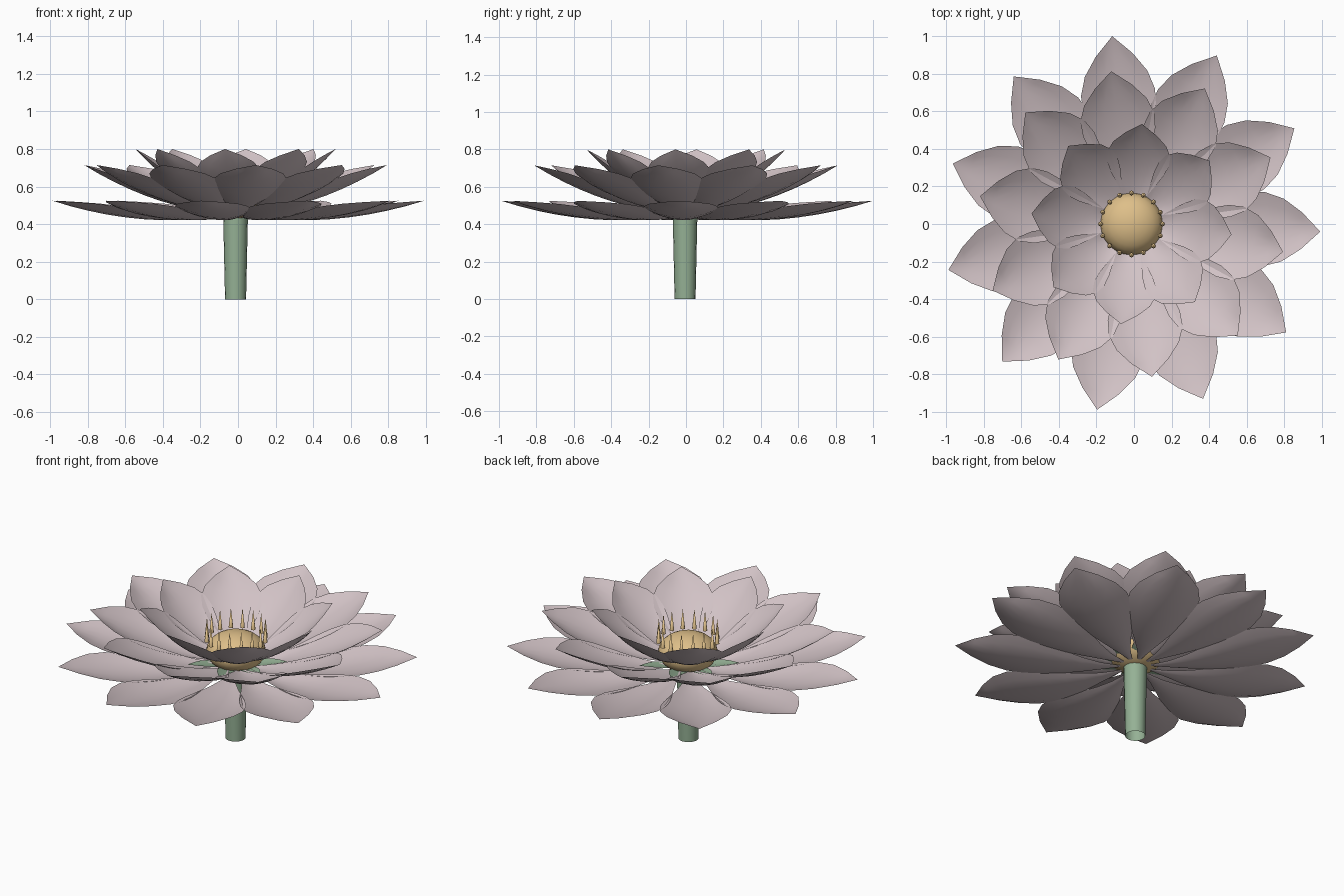
import bpy, bmesh, math
from mathutils import Matrix, Vector

if "Cube" in bpy.data.objects:
    bpy.data.objects.remove(bpy.data.objects["Cube"], do_unlink=True)

CENTRE = Vector((-0.013, 0, 0))


def material(name, colour):
    mat = bpy.data.materials.new(name)
    mat.use_nodes = True
    mat.diffuse_color = (*colour, 1)
    mat.node_tree.nodes["Principled BSDF"].inputs["Base Color"].default_value = (*colour, 1)
    return mat


pink = material("pale pink", (0.64, 0.54, 0.56))
green = material("stem green", (0.30, 0.44, 0.30))
gold = material("pollen gold", (0.73, 0.52, 0.25))


def finish(bm, name, mat):
    mesh = bpy.data.meshes.new(name)
    bm.to_mesh(mesh)
    bm.free()
    mesh.materials.append(mat)
    for face in mesh.polygons:
        face.use_smooth = True
    obj = bpy.data.objects.new(name, mesh)
    obj.location = CENTRE
    bpy.context.collection.objects.link(obj)


def add_leaf(bm, angle, length, half_width, base_z, slope, curl, cup, peak):
    """Cupped, pointed sheet reaching outward from the middle of the flower."""
    turn = Matrix.Rotation(math.radians(angle), 3, 'Z')
    rows, sides = 10, 6
    grid = []
    for i in range(rows + 1):
        t = i / rows
        # the two pointed ends are single vertices
        pointed = i in (0, rows)
        width = 0 if pointed else math.sin(math.pi * t ** peak)
        row = []
        for j in range(1 if pointed else sides + 1):
            s = 2 * j / sides - 1
            z = base_z + slope * t + curl * t * t + cup * width * s * s
            row.append(bm.verts.new(turn @ Vector((length * t, half_width * width * s, z))))
        grid.append(row)
    for low, high in zip(grid, grid[1:]):
        for j in range(sides):
            corners = [low[min(j, len(low) - 1)], high[min(j, len(high) - 1)],
                       high[min(j + 1, len(high) - 1)], low[min(j + 1, len(low) - 1)]]
            bm.faces.new(list(dict.fromkeys(corners)))


def leaf_ring(name, mat, count, first_angle, **shape):
    for k in range(count):
        bm = bmesh.new()
        add_leaf(bm, first_angle + 360 * k / count, **shape)
        finish(bm, f"{name}_{k + 1}", mat)


# Three rings of petals, each smaller and steeper than the one below
leaf_ring("outer_petal", pink, 11, -2.3, length=1.005, half_width=0.2,
          base_z=0.45, slope=-0.17, curl=0.245, cup=0.045, peak=1.7)
leaf_ring("middle_petal", pink, 10, -10.4, length=0.82, half_width=0.2,
          base_z=0.455, slope=0.02, curl=0.24, cup=0.055, peak=1.7)
leaf_ring("inner_petal", pink, 8, -6, length=0.535, half_width=0.17,
          base_z=0.48, slope=0.06, curl=0.26, cup=0.045, peak=1.7)

# Small green sepals between the petal bases
leaf_ring("sepal", green, 8, 16.5, length=0.3, half_width=0.05,
          base_z=0.435, slope=0.07, curl=0, cup=0.01, peak=1.0)

# Stem, an open tube slightly wider at the top
bm = bmesh.new()
bmesh.ops.create_cone(bm, cap_ends=False, segments=16, radius1=0.056, radius2=0.066, depth=0.45,
                      matrix=Matrix.Translation((0, -0.005, 0.225)))
finish(bm, "stem", green)

# Flattened seed head
bm = bmesh.new()
bmesh.ops.create_uvsphere(bm, u_segments=24, v_segments=12, radius=0.165,
                          matrix=Matrix.Translation((0, 0, 0.53)) @ Matrix.Diagonal((1, 1, 0.66, 1)))
finish(bm, "seed_head", gold)

# Ring of upright stamens around the seed head
bm = bmesh.new()
for k in range(16):
    spin = Matrix.Rotation(math.tau * k / 16, 4, 'Z')
    bmesh.ops.create_cone(bm, cap_ends=False, segments=8, radius1=0.013, radius2=0, depth=0.12,
                          matrix=spin @ Matrix.Translation((0.165, 0, 0.655)))
finish(bm, "stamens", gold)
